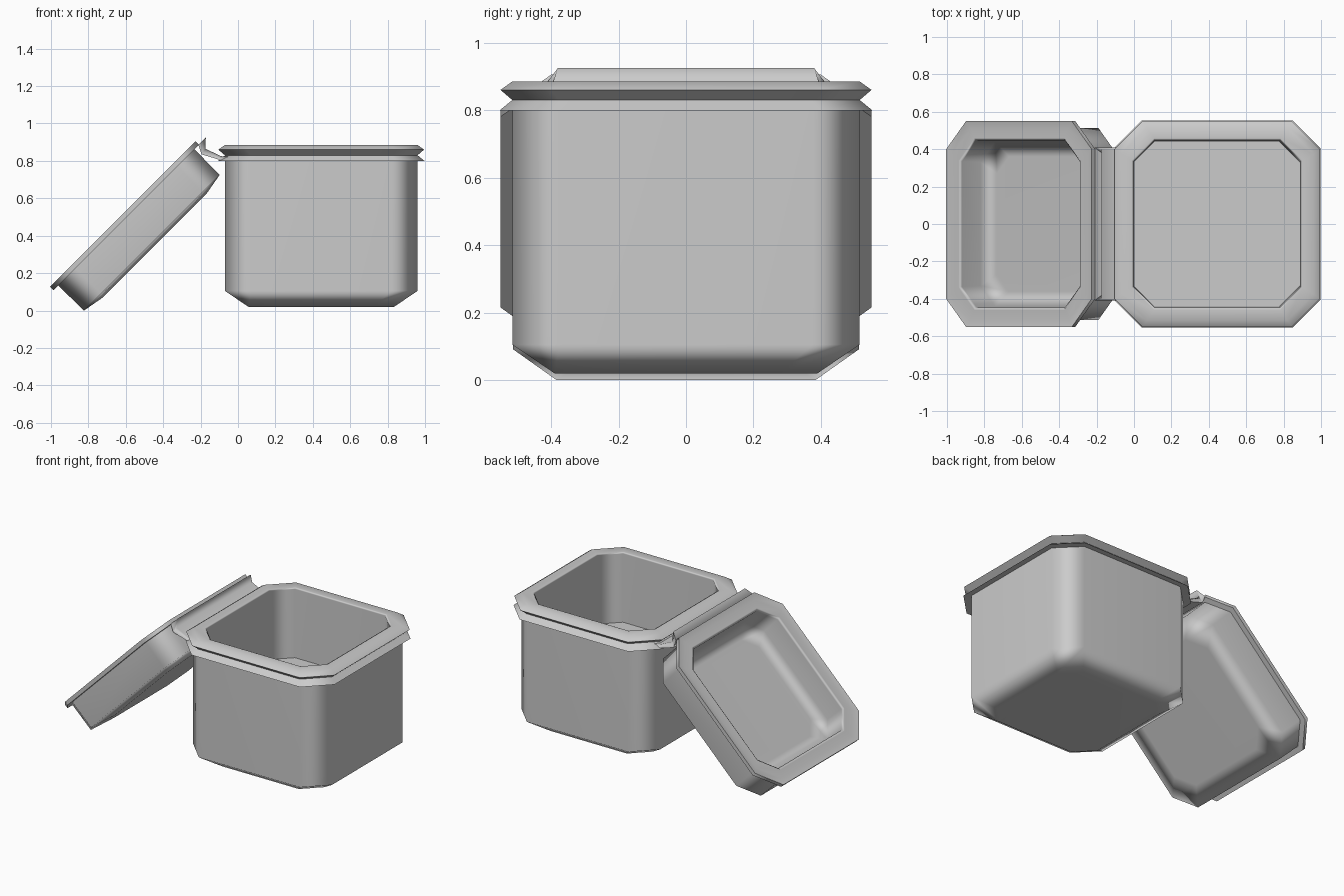
import bpy, bmesh, math
from mathutils import Matrix

if "Cube" in bpy.data.objects:
    bpy.data.objects.remove(bpy.data.objects["Cube"])


def finish(name, bm, matrix=Matrix.Identity(4), angle=82):
    bmesh.ops.recalc_face_normals(bm, faces=bm.faces)
    bmesh.ops.transform(bm, matrix=matrix, verts=bm.verts)
    mesh = bpy.data.meshes.new(name)
    bm.to_mesh(mesh)
    bm.free()
    ob = bpy.data.objects.new(name, mesh)
    bpy.context.collection.objects.link(ob)
    bpy.ops.object.select_all(action='DESELECT')
    ob.select_set(True)
    bpy.context.view_layer.objects.active = ob
    bpy.ops.object.shade_smooth_by_angle(angle=math.radians(angle))
    # Keep the big walls flat-shaded and let only the bevels blend
    mod = ob.modifiers.new("weighted_normals", 'WEIGHTED_NORMAL')
    mod.keep_sharp = True
    mod.weight = 60
    return ob


def octagon(bm, r, z, c):
    """Square of half size r with corners cut by c."""
    a = r - c
    pts = [(r, -a), (r, a), (a, r), (-a, r), (-r, a), (-r, -a), (-a, -r), (a, -r)]
    return [bm.verts.new((x, y, z)) for x, y in pts]


def tub(name, profile, matrix):
    """Octagonal vessel: outer base, up the wall, over the rim, down to the floor."""
    bm = bmesh.new()
    rings = [octagon(bm, *p) for p in profile]
    for lo, hi in zip(rings, rings[1:]):
        for i in range(8):
            j = (i + 1) % 8
            bm.faces.new((lo[i], lo[j], hi[j], hi[i]))
    bm.faces.new(rings[0])
    bm.faces.new(rings[-1])
    return finish(name, bm, matrix)


# Box body: (half size, height, corner cut)
tub("box_body", [
    (0.39, 0.02, 0.11), (0.515, 0.105, 0.14), (0.515, 0.80, 0.14),
    (0.553, 0.799, 0.15), (0.515, 0.83, 0.14), (0.55, 0.86, 0.15),
    (0.515, 0.885, 0.14), (0.458, 0.885, 0.12), (0.445, 0.878, 0.11),
    (0.442, 0.42, 0.11)],
    Matrix.Translation((0.445, 0, 0)))

# Open lid, tipped back 45 degrees
tub("open_lid", [
    (0.39, 0.56, 0.11), (0.513, 0.582, 0.13), (0.515, 0.774, 0.13),
    (0.55, 0.774, 0.15), (0.55, 0.80, 0.15), (0.51, 0.793, 0.14),
    (0.46, 0.797, 0.12), (0.445, 0.785, 0.11), (0.44, 0.65, 0.11),
    (0.36, 0.605, 0.09)],
    Matrix.Rotation(math.radians(-45), 4, 'Y') @ Matrix.Translation((-0.07, 0, 0)))

# Hinge strip: bent cross-section (x, z, half width) extruded along y
section = [(0.0, 0.798, 0.42), (-0.09, 0.803, 0.41), (-0.195, 0.835, 0.41),
           (-0.212, 0.885, 0.41), (-0.172, 0.925, 0.38), (-0.175, 0.865, 0.40),
           (-0.09, 0.825, 0.40), (0.0, 0.82, 0.42)]
bm = bmesh.new()
front = [bm.verts.new((x, -w, z)) for x, z, w in section]
back = [bm.verts.new((x, w, z)) for x, z, w in section]
n = len(section)
for i in range(n):
    j = (i + 1) % n
    bm.faces.new((front[i], front[j], back[j], back[i]))
for side in (front, back):
    for i in range(n // 2 - 1):
        bm.faces.new((side[i], side[i + 1], side[n - 2 - i], side[n - 1 - i]))
finish("hinge_strip", bm)
